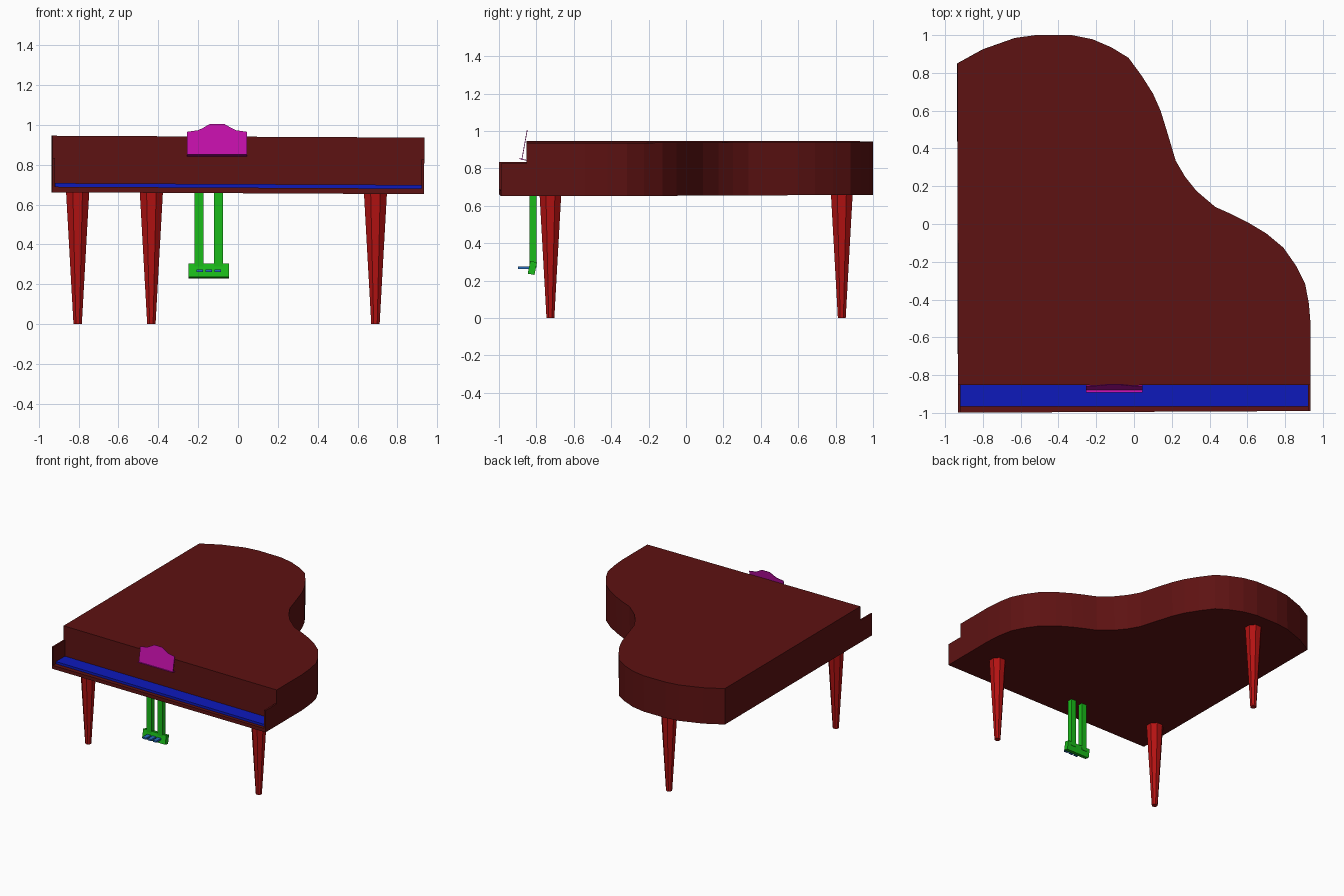
import bpy, bmesh, math
from mathutils import Matrix, Vector

if "Cube" in bpy.data.objects:
    bpy.data.objects.remove(bpy.data.objects["Cube"])


def material(name, rgb):
    m = bpy.data.materials.new(name)
    m.diffuse_color = (*rgb, 1)
    m.use_nodes = True
    m.node_tree.nodes["Principled BSDF"].inputs["Base Color"].default_value = m.diffuse_color
    return m


CASE = material("dark red", (0.11, 0.006, 0.006))
LEG = material("red", (0.45, 0.006, 0.006))
GREEN = material("green", (0.01, 0.5, 0.01))
BLUE = material("blue", (0.004, 0.01, 0.5))
STEEL = material("steel blue", (0.02, 0.15, 0.5))
MAGENTA = material("magenta", (0.55, 0.005, 0.4))

# The case rolls very slightly to the right
PIVOT = Vector((0, 0, 0.8))
TILT = (Matrix.Translation(PIVOT) @ Matrix.Rotation(0.005, 4, 'Y')
        @ Matrix.Translation(-PIVOT))


def finish(bm, name, mat, matrix=None):
    bmesh.ops.recalc_face_normals(bm, faces=bm.faces)
    if matrix:
        bm.transform(matrix)
    mesh = bpy.data.meshes.new(name)
    bm.to_mesh(mesh)
    bm.free()
    mesh.materials.append(mat)
    ob = bpy.data.objects.new(name, mesh)
    bpy.context.collection.objects.link(ob)
    return ob


def prism(name, profile, axis, lo, hi, mat, matrix=None):
    """Extrude a 2D profile along one axis from lo to hi."""
    place = {'X': lambda a, b: (lo, a, b),
             'Y': lambda a, b: (a, lo, b),
             'Z': lambda a, b: (a, b, lo)}[axis]
    bm = bmesh.new()
    face = bm.faces.new([bm.verts.new(place(*p)) for p in profile])
    ext = bmesh.ops.extrude_face_region(bm, geom=[face])
    step = Vector([hi - lo if a == axis else 0 for a in 'XYZ'])
    bmesh.ops.translate(bm, vec=step, verts=[
        v for v in ext['geom'] if isinstance(v, bmesh.types.BMVert)])
    return finish(bm, name, mat, matrix)


def box(name, x, y, z, mat, matrix=None):
    rect = [(x[0], y[0]), (x[1], y[0]), (x[1], y[1]), (x[0], y[1])]
    return prism(name, rect, 'Z', z[0], z[1], mat, matrix)


# Case with the curved bent side
BOTTOM, TOP, WALL = 0.657, 0.941, -0.853
outline = [(-0.932, WALL), (0.935, WALL), (0.935, -0.54), (0.925, -0.42),
           (0.905, -0.315), (0.86, -0.225), (0.79, -0.125), (0.70, -0.05),
           (0.60, 0.01), (0.52, 0.05), (0.43, 0.09), (0.33, 0.175), (0.27, 0.25),
           (0.22, 0.335), (0.18, 0.47), (0.14, 0.60), (0.10, 0.69),
           (0.04, 0.785), (-0.03, 0.88), (-0.12, 0.935), (-0.22, 0.978),
           (-0.33, 1.0), (-0.52, 1.0), (-0.63, 0.985), (-0.80, 0.925),
           (-0.936, 0.85)]
prism("case", outline, 'Z', BOTTOM, TOP, CASE, TILT)

# Key bed, cheeks and keyboard
bed = [(-0.92, -0.999), (0.922, -0.99), (0.922, WALL), (-0.92, WALL)]
prism("key_bed", bed, 'Z', BOTTOM, 0.685, CASE, TILT)
for name, x, y in (("left_cheek", (-0.932, -0.92), -0.999),
                   ("right_cheek", (0.922, 0.935), -0.99)):
    box(name, x, (y, WALL), (BOTTOM, 0.83), CASE, TILT)
box("keyboard", (-0.919, 0.921), (-0.965, WALL), (0.68, 0.703), BLUE, TILT)

# Tapered eight-sided legs
for name, x, y in (("front_left_leg", -0.805, -0.725),
                   ("front_right_leg", 0.69, -0.725),
                   ("back_leg", -0.435, 0.833)):
    bm = bmesh.new()
    k = 1 / math.cos(math.pi / 8)
    bmesh.ops.create_cone(bm, cap_ends=True, segments=8, radius1=0.021 * k,
                          radius2=0.058 * k, depth=0.662)
    finish(bm, name, LEG, Matrix.Translation((x, y, 0.331))
           @ Matrix.Rotation(math.pi / 8, 4, 'Z'))

# Pedal lyre: two posts, a slanted foot and three pedals
LYRE_X = -0.147
for name, s in (("left_lyre_post", -1), ("right_lyre_post", 1)):
    c = LYRE_X + s * 0.049
    box(name, (c - 0.022, c + 0.022), (-0.836, -0.799), (0.27, 0.665), GREEN)
foot = [(-0.846, 0.237), (-0.81, 0.23), (-0.797, 0.297), (-0.833, 0.305)]
prism("lyre_foot", foot, 'X', LYRE_X - 0.101, LYRE_X + 0.101, GREEN)
for i, name in enumerate(("left_pedal", "middle_pedal", "right_pedal")):
    c = LYRE_X + (i - 1) * 0.045
    box(name, (c - 0.016, c + 0.016), (-0.898, -0.825), (0.262, 0.275), STEEL)

# Music desk leaning back on a small ledge
half = [(0.15, 0), (0.15, 0.122), (0.095, 0.13), (0.07, 0.142), (0.035, 0.163)]
desk = half + [(-x, z) for x, z in reversed(half)]
prism("music_desk", desk, 'Y', -0.002, 0.002, MAGENTA,
      Matrix.Translation((-0.105, -0.878, 0.845)) @ Matrix.Rotation(-0.18, 4, 'X'))
ledge = [(-0.892, 0.85), (-0.852, 0.841), (-0.852, 0.845), (-0.892, 0.854)]
prism("music_desk_ledge", ledge, 'X', -0.255, 0.045, MAGENTA)
